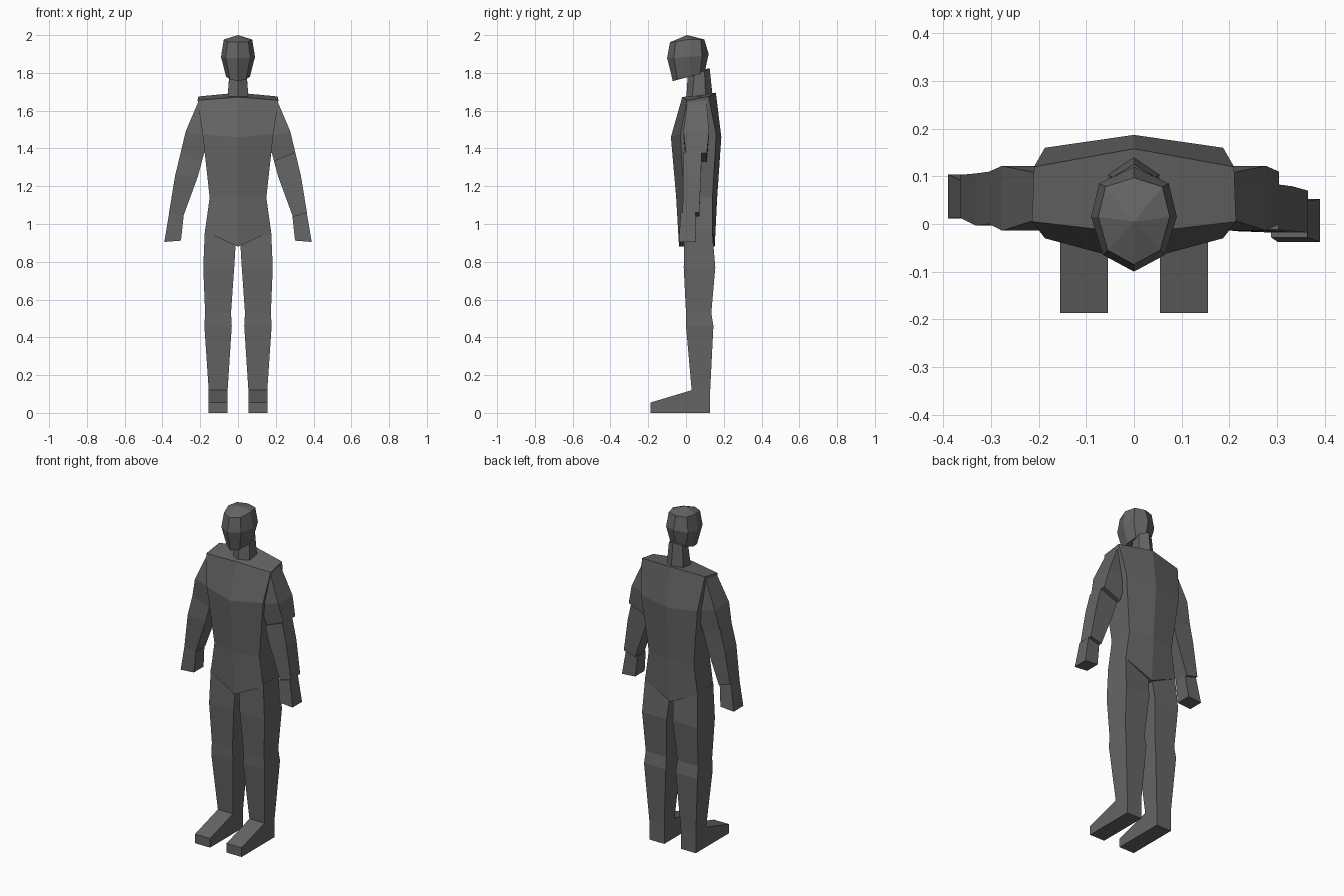
import bpy, bmesh

# One plain grey for the whole figure
grey = bpy.data.materials.new("dark_grey")
grey.diffuse_color = (0.13, 0.13, 0.13, 1)


def loft(name, rings, split=False, apex=None):
    """Skin a stack of rings; split caps fold along the centre line."""
    bm = bmesh.new()
    vs = [[bm.verts.new(p) for p in r] for r in rings]
    n = len(rings[0])
    for a, b in zip(vs, vs[1:]):
        for i in range(n):
            j = (i + 1) % n
            bm.faces.new((a[i], a[j], b[j], b[i]))
    for k, r in enumerate((vs[0], vs[-1])):
        if k == 1 and apex:
            top = bm.verts.new(apex)
            for i in range(n):
                bm.faces.new((r[i], r[(i + 1) % n], top))
        elif split:
            h = n // 2
            bm.faces.new(r[:h + 1])
            bm.faces.new(r[h:] + r[:1])
        else:
            bm.faces.new(r)
    bmesh.ops.recalc_face_normals(bm, faces=bm.faces)
    me = bpy.data.meshes.new(name)
    bm.to_mesh(me)
    bm.free()
    me.materials.append(grey)
    ob = bpy.data.objects.new(name, me)
    bpy.context.collection.objects.link(ob)
    return ob


def mirrored(half):
    """Half ring from front centre to back centre, completed across x = 0."""
    return half + [(-x, y, z) for x, y, z in reversed(half[1:-1])]


def limb(name, s, rows):
    """Four-sided limb; row = inner x, z, outer x, z, front y, back y."""
    loft(name, [[(s * xi, f, zi), (s * xo, f, zo), (s * xo, b, zo), (s * xi, b, zi)]
                for xi, zi, xo, zo, f, b in rows])


# Torso: six-sided, pointed at the centre of the chest, back and hem
loft("torso", [mirrored(r) for r in (
    [(0, -0.037, 0.88), (0.175, -0.01, 0.96), (0.175, 0.14, 0.96), (0, 0.152, 0.88)],
    [(0, -0.052, 1.14), (0.15, -0.01, 1.14), (0.15, 0.14, 1.14), (0, 0.165, 1.14)],
    [(0, -0.08, 1.46), (0.187, -0.03, 1.475), (0.187, 0.16, 1.475), (0, 0.187, 1.46)],
    [(0, -0.02, 1.672), (0.214, 0.005, 1.655), (0.21, 0.12, 1.675), (0, 0.158, 1.695)],
)], split=True)

# Neck
loft("neck", [mirrored(r) for r in (
    [(0, 0.0, 1.64), (0.057, 0.03, 1.64), (0.057, 0.105, 1.64), (0, 0.145, 1.64)],
    [(0, 0.01, 1.80), (0.045, 0.045, 1.80), (0.045, 0.098, 1.81), (0, 0.125, 1.825)],
)], split=True)

# Head: eight-sided rings from jaw to crown
loft("head", [mirrored(r) for r in (
    [(0, -0.07, 1.757), (0.042, -0.045, 1.765), (0.063, 0.02, 1.78),
     (0.05, 0.075, 1.795), (0, 0.098, 1.80)],
    [(0, -0.10, 1.88), (0.065, -0.065, 1.88), (0.09, 0.015, 1.885),
     (0.073, 0.085, 1.89), (0, 0.12, 1.90)],
    [(0, -0.085, 1.962), (0.055, -0.055, 1.965), (0.075, 0.015, 1.977),
     (0.06, 0.078, 1.977), (0, 0.097, 1.977)],
)], split=True, apex=(0, 0.005, 2.0))

for side, s in (("right", 1), ("left", -1)):
    # Legs
    limb(side + "_leg", s, [
        (0.055, 0.0, 0.155, 0.0, 0.03, 0.128),
        (0.055, 0.12, 0.155, 0.12, 0.03, 0.128),
        (0.033, 0.46, 0.178, 0.46, 0.0, 0.145),
        (0.037, 0.53, 0.174, 0.53, 0.0, 0.134),
        (0.02, 0.77, 0.184, 0.77, -0.012, 0.155),
        (0.012, 0.90, 0.175, 0.975, -0.009, 0.138)])

    # Feet: wedge sloping down to the toes
    loft(side + "_foot", [[(s * x, 0.03, 0), (s * x, 0.03, 0.12),
                           (s * x, -0.187, 0.055), (s * x, -0.187, 0)]
                          for x in (0.055, 0.155)])

    # Upper arms
    limb(side + "_upper_arm", s, [
        (0.17, 1.62, 0.208, 1.652, 0.008, 0.108),
        (0.155, 1.46, 0.277, 1.49, -0.014, 0.122),
        (0.192, 1.33, 0.304, 1.375, 0.0, 0.11)])

    # Forearm and hand: right arm is bent slightly forward, left hangs straight
    e0, e1, w0, w1, h0, h1 = ((-0.012, 0.083, -0.018, 0.07, -0.038, 0.052) if s > 0
                              else (0.0, 0.11, 0.013, 0.103, 0.012, 0.104))
    limb(side + "_forearm", s, [
        (0.19, 1.335, 0.303, 1.38, e0, e1),
        (0.213, 1.25, 0.333, 1.255, e0 - 0.003, e1 - 0.004),
        (0.29, 1.04, 0.365, 1.06, w0, w1)])
    limb(side + "_hand", s, [
        (0.288, 1.04, 0.364, 1.06, (w0 + h0) / 2, (w1 + h1) / 2 - 0.012),
        (0.302, 0.912, 0.39, 0.905, h0, h1)])
